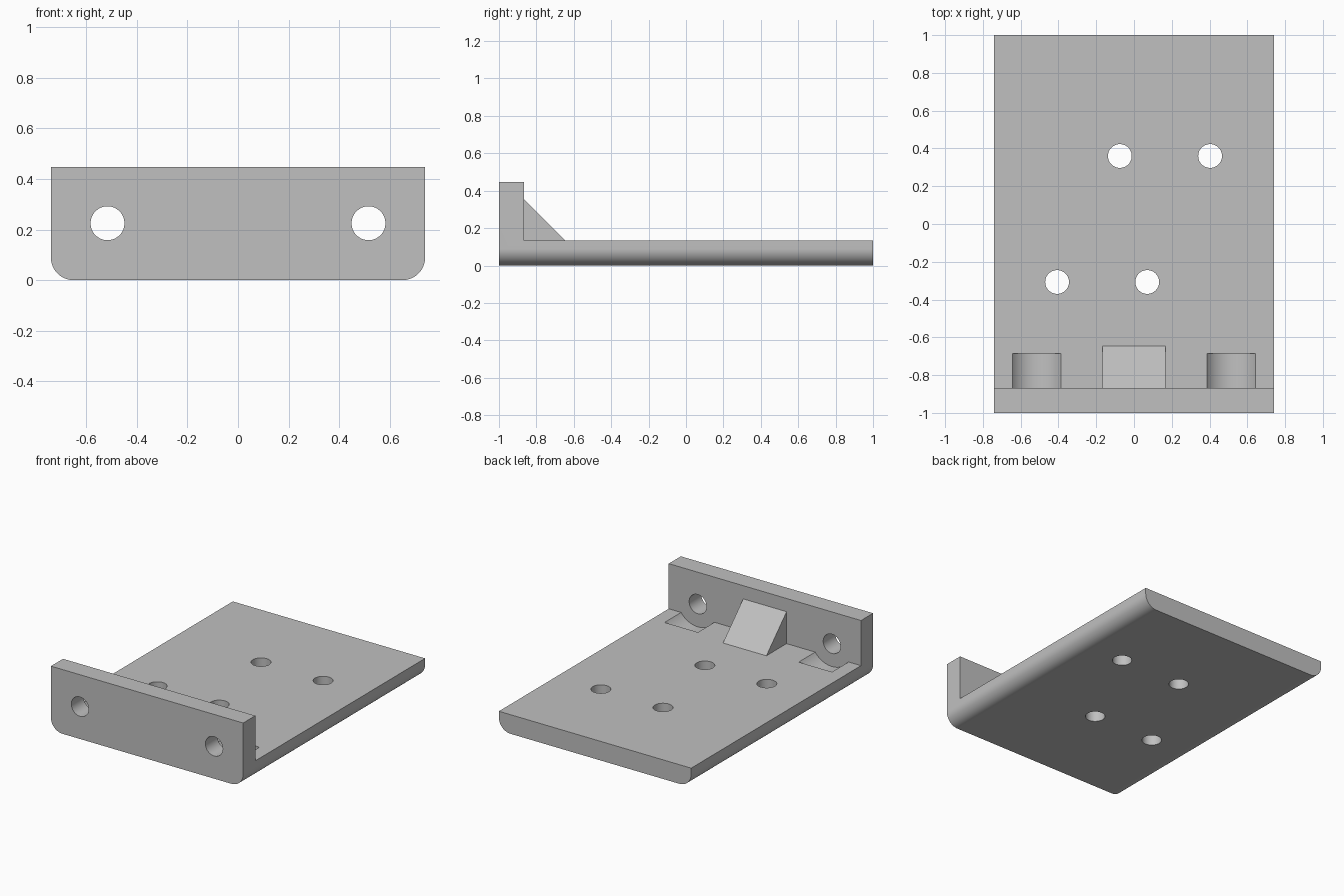
import bpy, bmesh, math
from mathutils import Vector, Matrix

old = bpy.data.objects.get("Cube")
if old:
    bpy.data.objects.remove(old, do_unlink=True)

HALF_W, HEIGHT, THICK, RADIUS = 0.74, 0.447, 0.133, 0.09
WALL_Y = -0.867          # inner face of the upright flange

grey = bpy.data.materials.new("plain grey")
grey.use_nodes = True
COLOUR = (0.53, 0.53, 0.53, 1)
grey.diffuse_color = COLOUR
grey.node_tree.nodes["Principled BSDF"].inputs["Base Color"].default_value = COLOUR


def prism(name, points, direction):
    """Extrude a closed outline of 3D points along a direction."""
    bm = bmesh.new()
    face = bm.faces.new([bm.verts.new(p) for p in points])
    out = bmesh.ops.extrude_face_region(bm, geom=[face])
    moved = [v for v in out["geom"] if isinstance(v, bmesh.types.BMVert)]
    bmesh.ops.translate(bm, verts=moved, vec=Vector(direction))
    bmesh.ops.recalc_face_normals(bm, faces=bm.faces)
    return add_object(name, bm)


def cylinder(name, centre, radius, depth, along_y=False):
    bm = bmesh.new()
    turn = Matrix.Rotation(math.pi / 2, 4, "X") if along_y else Matrix()
    bmesh.ops.create_cone(bm, cap_ends=True, segments=64, radius1=radius,
                          radius2=radius, depth=depth,
                          matrix=Matrix.Translation(centre) @ turn)
    return add_object(name, bm)


def add_object(name, bm):
    mesh = bpy.data.meshes.new(name)
    bm.to_mesh(mesh)
    bm.free()
    mesh.materials.append(grey)
    obj = bpy.data.objects.new(name, mesh)
    bpy.context.collection.objects.link(obj)
    return obj


def combine(target, tool, operation):
    """Apply a boolean and drop the tool object."""
    bpy.context.view_layer.objects.active = target
    mod = target.modifiers.new(tool.name, "BOOLEAN")
    mod.operation, mod.solver, mod.object = operation, "EXACT", tool
    tool.hide_render = True
    bpy.ops.object.modifier_apply(modifier=mod.name)
    bpy.data.objects.remove(tool, do_unlink=True)


# Full-length block with rounded lower edges
outline = [(HALF_W, -1, HEIGHT), (-HALF_W, -1, HEIGHT)]
for side, start in ((-1, math.pi), (1, 1.5 * math.pi)):
    for i in range(17):
        a = start + i * math.pi / 32
        outline.append((side * (HALF_W - RADIUS) + RADIUS * math.cos(a), -1,
                        RADIUS + RADIUS * math.sin(a)))
bracket = prism("mounting_bracket", outline, (0, 2, 0))

# Clear the space above the plate, leaving the flange
space = prism("space_cutter", [(-1, WALL_Y, THICK), (-1, 1.2, THICK),
                               (-1, 1.2, 1), (-1, WALL_Y, 1)], (2, 0, 0))
combine(bracket, space, "DIFFERENCE")

# Central wedge, sunk slightly into the plate and flange
low, back = THICK - 0.04, WALL_Y - 0.04
wedge = prism("wedge", [(-0.167, back, low), (-0.167, -0.645, low),
                        (-0.167, -0.645, THICK), (-0.167, WALL_Y, 0.355),
                        (-0.167, back, 0.355)], (0.334, 0, 0))
combine(bracket, wedge, "UNION")

# Flange bolt holes and the round recesses behind them
for side in (-1, 1):
    x = side * 0.516
    combine(bracket, cylinder("bolt_cutter", (x, -0.95, 0.225), 0.067, 0.3, True),
            "DIFFERENCE")
    combine(bracket, cylinder("recess_cutter", (x, (WALL_Y - 0.685) / 2, 0.225),
                              0.158, -0.685 - WALL_Y, True), "DIFFERENCE")

# Plate holes
for x, y in ((-0.075, 0.36), (0.403, 0.36), (-0.407, -0.307), (0.07, -0.307)):
    combine(bracket, cylinder("plate_hole_cutter", (x, y, 0.07), 0.063, 0.4),
            "DIFFERENCE")

# Smooth round surfaces, crisp edges
bpy.ops.object.select_all(action="DESELECT")
bracket.select_set(True)
bpy.context.view_layer.objects.active = bracket
bpy.ops.object.shade_smooth_by_angle(angle=math.radians(30))
